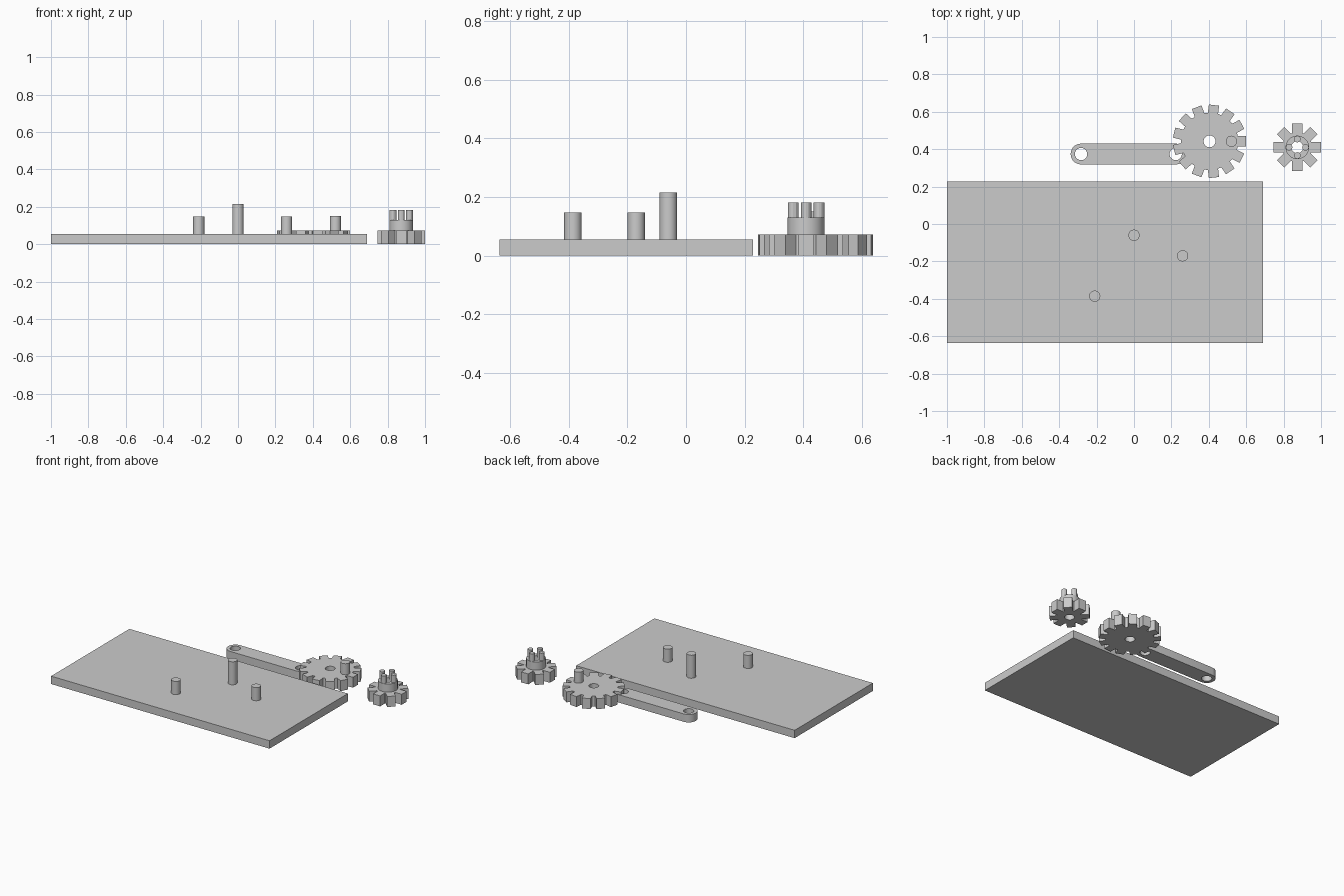
import bpy
from math import sin, cos, pi, radians
from mathutils import Vector

cube = bpy.data.objects.get("Cube")
if cube:
    bpy.data.objects.remove(cube)

grey = bpy.data.materials.new("plain_grey")
grey.use_nodes = True
grey.diffuse_color = (0.6, 0.6, 0.6, 1)
grey.node_tree.nodes["Principled BSDF"].inputs["Base Color"].default_value = (0.6, 0.6, 0.6, 1)

PIN = 0.03
SIDES = 20


def arc(r, start=0.0, sweep=2 * pi, n=SIDES, cx=0.0, closed=True):
    """Points along an arc; a closed one leaves out the repeated end."""
    steps = n if closed else n - 1
    return [(cx + r * cos(start + sweep * i / steps),
             r * sin(start + sweep * i / steps)) for i in range(n)]


def gear_outline(count, root, tip, width):
    """Straight-sided teeth standing on a round root."""
    half = width / 2
    inner = (root ** 2 - half ** 2) ** 0.5
    points = []
    for k in range(count):
        a = 2 * pi * k / count
        for u, v in ((inner, -half), (tip, -half), (tip, half), (inner, half)):
            points.append((u * cos(a) - v * sin(a), u * sin(a) + v * cos(a)))
        mid = a + pi / count
        points.append((root * cos(mid), root * sin(mid)))
    return points


def extrude(name, loops, x, y, z0, z1):
    """Fill the first loop, with the others as holes, and raise it from z0 to z1."""
    curve = bpy.data.curves.new(name, "CURVE")
    curve.dimensions = "2D"
    curve.fill_mode = "BOTH"
    curve.extrude = (z1 - z0) / 2
    for loop in loops:
        spline = curve.splines.new("POLY")
        spline.points.add(len(loop) - 1)
        for point, (px, py) in zip(spline.points, loop):
            point.co = (px, py, 0, 1)
        spline.use_cyclic_u = True
    obj = bpy.data.objects.new(name, curve)
    obj.location = (x, y, (z0 + z1) / 2)
    bpy.context.collection.objects.link(obj)
    bpy.ops.object.select_all(action="DESELECT")
    obj.select_set(True)
    bpy.context.view_layer.objects.active = obj
    bpy.ops.object.convert(target="MESH")
    obj = bpy.context.object
    obj.data.materials.clear()
    obj.data.materials.append(grey)
    bpy.ops.object.shade_smooth_by_angle(angle=radians(25))
    return obj


# Base plate with three upright pins
extrude("base_plate", [[(-1, -0.637), (0.69, -0.637), (0.69, 0.228), (-1, 0.228)]],
        0, 0, 0, 0.055)
for name, x, y, top in (("tall_pin", 0, -0.06, 0.216),
                        ("right_pin", 0.26, -0.17, 0.147),
                        ("left_pin", -0.21, -0.386, 0.147)):
    extrude(name, [arc(PIN)], x, y, 0, top)

# Link arm with rounded ends and a hole at each end
reach = 0.253
link = (arc(0.056, -pi / 2, pi, 11, reach, False)
        + arc(0.056, pi / 2, pi, 11, -reach, False))
extrude("link_arm", [link, arc(0.033, cx=reach), arc(0.033, cx=-reach)],
        -0.03, 0.374, 0, 0.055)

# Large gear with an off-centre crank pin
gear = Vector((0.404, 0.442))
extrude("large_gear", [gear_outline(13, 0.153, 0.195, 0.055), arc(0.032)],
        gear.x, gear.y, 0, 0.073)
extrude("crank_pin", [arc(PIN)], gear.x + 0.117, gear.y, 0.03, 0.15)

# Small gear with a hollow hub and four prongs
pinion = Vector((0.873, 0.41))
extrude("small_gear", [gear_outline(8, 0.08, 0.126, 0.055), arc(0.032)],
        pinion.x, pinion.y, 0, 0.073)
extrude("gear_hub", [arc(0.063), arc(0.032)], pinion.x, pinion.y, 0.07, 0.13)
for k in range(4):
    a = k * pi / 2
    extrude("hub_prong", [arc(0.018, n=12)], pinion.x + 0.044 * cos(a),
            pinion.y + 0.044 * sin(a), 0.12, 0.182)
